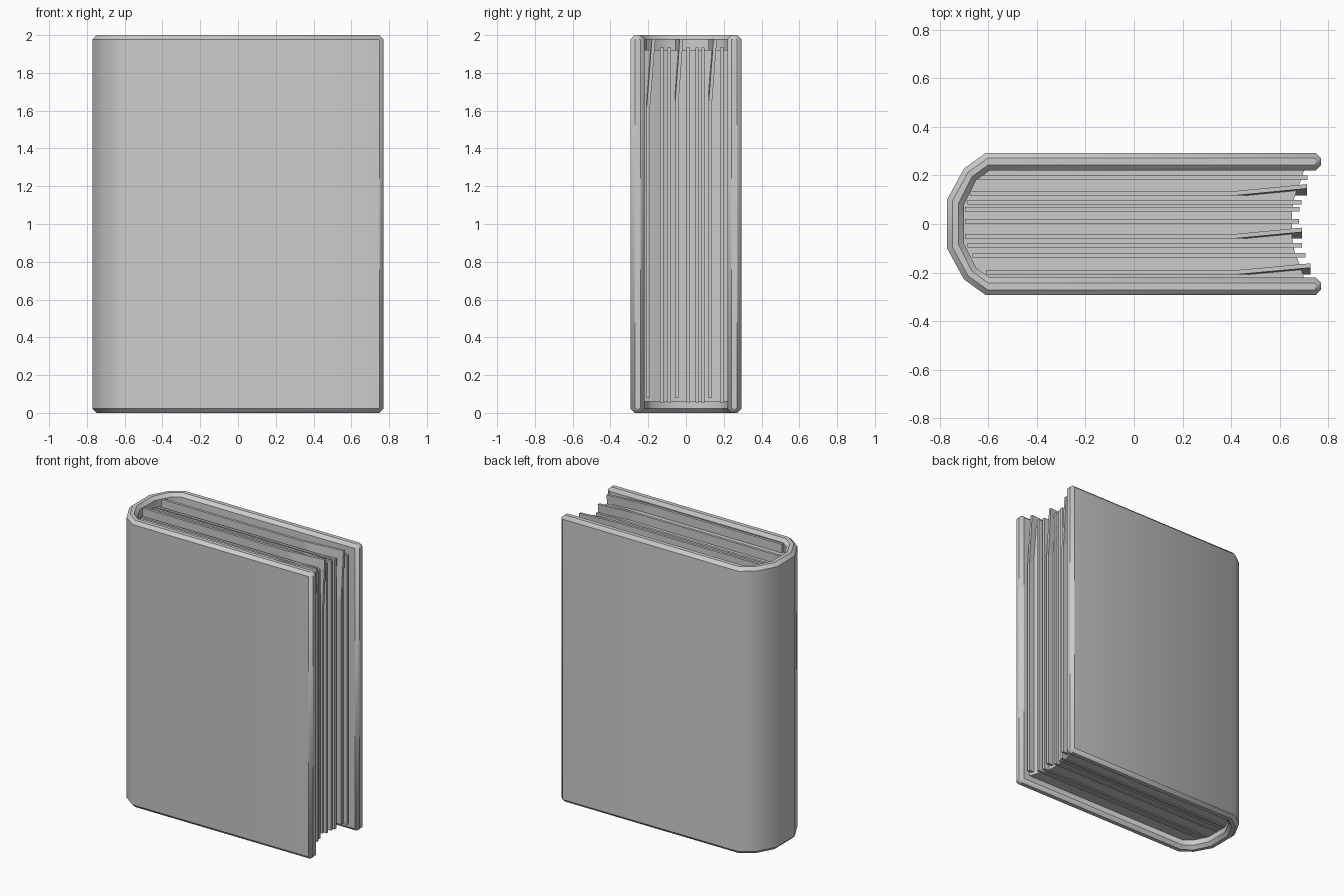
import bpy, bmesh
from mathutils import Vector

if "Cube" in bpy.data.objects:
    bpy.data.objects.remove(bpy.data.objects["Cube"])


def finish(bm, name, smooth=None):
    bmesh.ops.recalc_face_normals(bm, faces=bm.faces)
    mesh = bpy.data.meshes.new(name)
    bm.to_mesh(mesh)
    bm.free()
    obj = bpy.data.objects.new(name, mesh)
    bpy.context.collection.objects.link(obj)
    bpy.ops.object.select_all(action='DESELECT')
    obj.select_set(True)
    bpy.context.view_layer.objects.active = obj
    return obj


def prism(name, outline, z0, z1):
    """Extrude a plan outline from z0 up to z1."""
    bm = bmesh.new()
    face = bm.faces.new([bm.verts.new((x, y, z0)) for x, y in outline])
    top = bmesh.ops.extrude_face_region(bm, geom=[face])["geom"]
    moved = [v for v in top if isinstance(v, bmesh.types.BMVert)]
    bmesh.ops.translate(bm, verts=moved, vec=(0, 0, z1 - z0))
    return finish(bm, name)


def mirrored(half):
    return half + [(x, -y) for x, y in reversed(half)]


# Cover: U-shaped shell around a faceted spine
outer = [(0.77, 0.293), (-0.61, 0.293), (-0.70, 0.228), (-0.77, 0.10)]
inner = [(0.77, 0.22), (-0.595, 0.22), (-0.65, 0.18), (-0.70, 0.08)]
cover = prism("cover", mirrored(outer) + list(reversed(mirrored(inner))), 0, 2)
bevel = cover.modifiers.new("soft_edges", 'BEVEL')
bevel.width = 0.022
bevel.segments = 1
bevel.limit_method = 'ANGLE'
bevel.angle_limit = 1.0
bpy.ops.object.modifier_apply(modifier=bevel.name)
bpy.ops.object.shade_smooth_by_angle(angle=0.7)

# Page block with a hollow fore edge
block = [(0.65, 0.05), (0.66, 0.11), (0.685, 0.175), (0.70, 0.222),
         (-0.595, 0.222), (-0.652, 0.18), (-0.702, 0.08)]
prism("page_block", mirrored(block), 0.06, 1.92)


def sheet(name, y, x0, x1, bend=0.0):
    """Thin page; a non-zero bend curls its upper fore corner towards +y."""
    z0, z1 = (0.08, 1.98) if bend else (0.055, 1.935)
    t = 0.009
    pts = [(x0, 0, z0), (x1, 0, z0), (x1, 0, 1.62), (x1, bend, z1),
           (0.42, 0, z1), (x0, 0, z1)]
    bm = bmesh.new()
    rows = [[bm.verts.new(Vector(p) + Vector((0, y + s, 0))) for p in pts]
            for s in (-t, t)]
    for r in rows:
        bm.faces.new((r[0], r[1], r[2], r[4], r[5]))
        bm.faces.new((r[2], r[3], r[4]))
    for i in range(6):
        j = (i + 1) % 6
        bm.faces.new((rows[0][i], rows[0][j], rows[1][j], rows[1][i]))
    finish(bm, name)


# Loose pages standing proud of the block
pages = [(0.19, -0.64, 0.715, 0), (0.127, -0.675, 0.712, 0.028),
         (0.09, -0.685, 0.69, 0), (0.06, -0.695, 0.682, 0),
         (0.012, -0.695, 0.68, 0), (-0.05, -0.695, 0.692, 0.026),
         (-0.088, -0.685, 0.692, 0), (-0.128, -0.665, 0.706, 0),
         (-0.199, -0.61, 0.727, 0.028)]
for n, (y, x0, x1, bend) in enumerate(pages):
    sheet(f"page_{n + 1}", y, x0, x1, bend)
